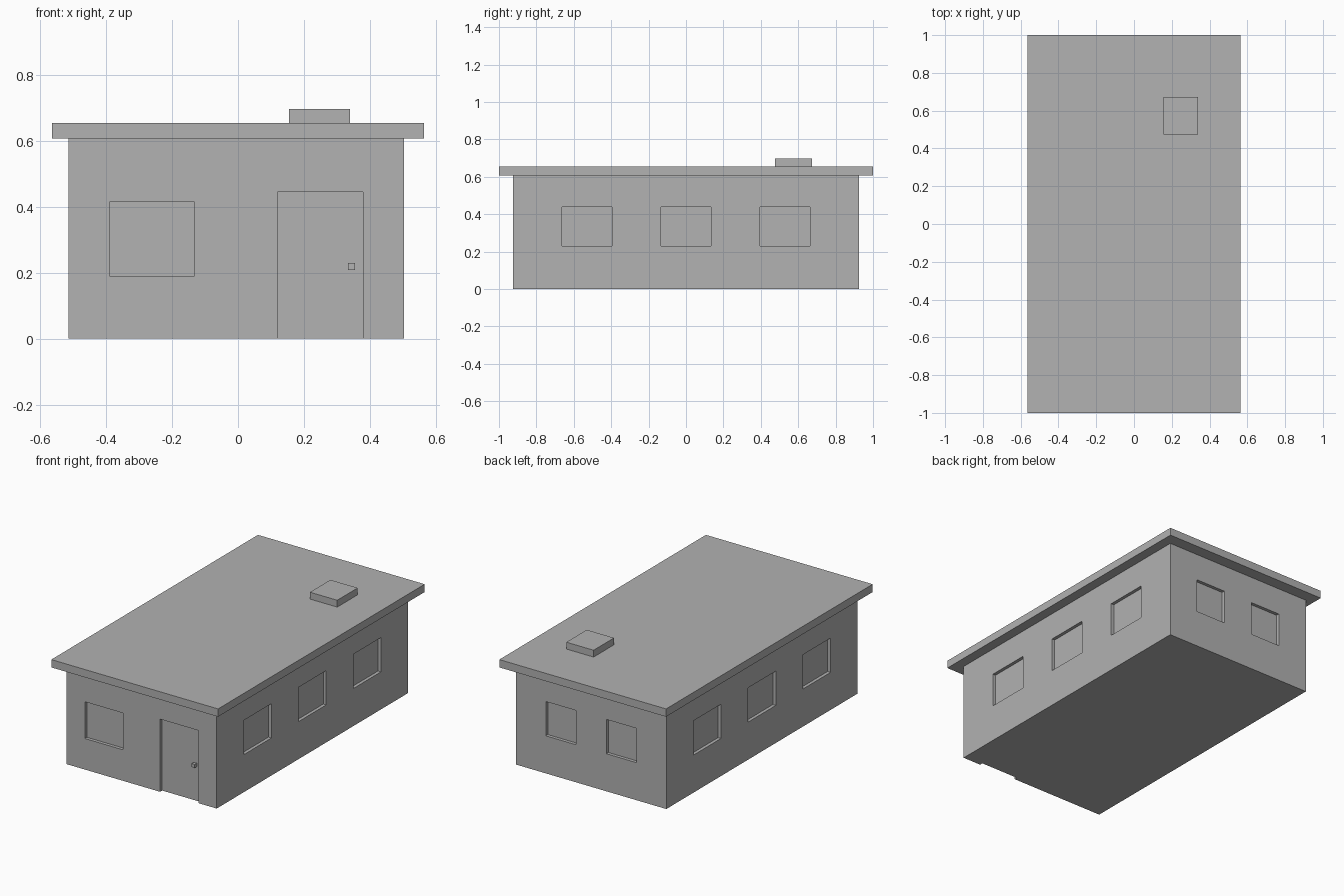
import bpy
from mathutils import Vector

if "Cube" in bpy.data.objects:
    bpy.data.objects.remove(bpy.data.objects["Cube"])

grey = bpy.data.materials.new("plain grey")
grey.use_nodes = True
grey.diffuse_color = (0.445, 0.445, 0.445, 1)
grey.node_tree.nodes["Principled BSDF"].inputs["Base Color"].default_value = grey.diffuse_color


def box(name, low, high):
    """Axis-aligned box between two corners."""
    low, high = Vector(low), Vector(high)
    bpy.ops.mesh.primitive_cube_add(size=1)
    ob = bpy.context.object
    ob.name = ob.data.name = name
    for v in ob.data.vertices:
        v.co = (low + high) / 2 + v.co * (high - low)
    ob.data.materials.append(grey)
    return ob


LEFT, RIGHT, FRONT, BACK = -0.515, 0.504, -0.926, 0.926
EAVES, ROOF_TOP = 0.607, 0.655
DEPTH, OUT = 0.02, 0.05
SILL, HEAD = 0.23, 0.44

# Solid body of the building
walls = box("walls", (LEFT, FRONT, 0), (RIGHT, BACK, EAVES))

# Recess cutters: front window and door
cutters = [
    box("front_window_cutter", (-0.39, FRONT - OUT, 0.19), (-0.132, FRONT + DEPTH, 0.415)),
    box("door_cutter", (0.12, FRONT - OUT, -OUT), (0.38, FRONT + DEPTH, 0.445)),
]

# Two back windows
for x in (-0.21, 0.2):
    cutters.append(box("back_window_cutter", (x - 0.102, BACK - DEPTH, SILL),
                       (x + 0.102, BACK + OUT, HEAD)))

# Three windows along each long side
for y in (-0.53, 0, 0.53):
    y0, y1 = y - 0.134, y + 0.134
    cutters.append(box("side_window_cutter", (RIGHT - DEPTH, y0, SILL), (RIGHT + OUT, y1, HEAD)))
    cutters.append(box("side_window_cutter", (LEFT - OUT, y0, SILL), (LEFT + DEPTH, y1, HEAD)))

# Cut the recesses, then discard the cutters
for cutter in cutters:
    cutter.hide_render = True
    mod = walls.modifiers.new("recess", 'BOOLEAN')
    mod.operation = 'DIFFERENCE'
    mod.solver = 'EXACT'
    mod.object = cutter
bpy.context.view_layer.update()
cut_mesh = bpy.data.meshes.new_from_object(
    walls.evaluated_get(bpy.context.evaluated_depsgraph_get()))
walls.modifiers.clear()
walls.data = cut_mesh
cut_mesh.name = "walls"
for cutter in cutters:
    bpy.data.objects.remove(cutter)

# Flat overhanging roof, roof hatch and door knob
box("roof", (-0.565, -1, EAVES), (0.565, 1, ROOF_TOP))
box("roof_hatch", (0.155, 0.475, ROOF_TOP), (0.34, 0.673, 0.697))
box("door_knob", (0.333, FRONT, 0.209), (0.355, FRONT + DEPTH, 0.23))
